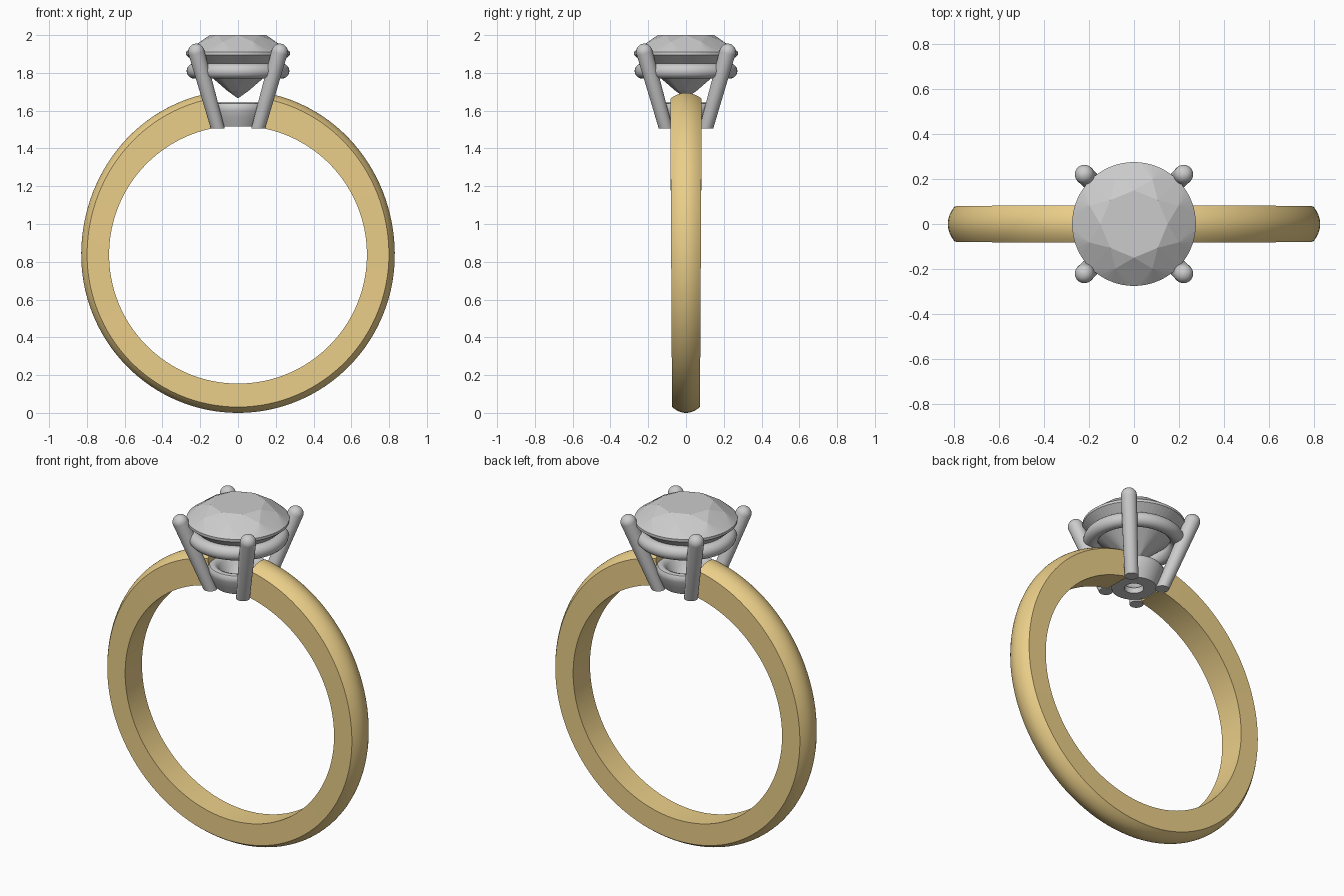
import bpy, bmesh
from math import sin, cos, pi, acos
from mathutils import Vector

if "Cube" in bpy.data.objects:
    bpy.data.objects.remove(bpy.data.objects["Cube"])


def finish(name, bm, smooth=35, mat=None):
    bmesh.ops.recalc_face_normals(bm, faces=bm.faces)
    me = bpy.data.meshes.new(name)
    bm.to_mesh(me)
    bm.free()
    ob = bpy.data.objects.new(name, me)
    bpy.context.collection.objects.link(ob)
    if mat:
        me.materials.append(mat)
    if smooth:
        bpy.ops.object.select_all(action='DESELECT')
        ob.select_set(True)
        bpy.context.view_layer.objects.active = ob
        bpy.ops.object.shade_smooth_by_angle(angle=smooth * pi / 180)
    return ob


def skin(rings, caps=True, loop=False):
    """Bridge a list of closed point rings into a surface."""
    bm = bmesh.new()
    vs = [[bm.verts.new(p) for p in r] for r in rings]
    n = len(vs[0])
    pairs = list(zip(vs, vs[1:])) + ([(vs[-1], vs[0])] if loop else [])
    for a, b in pairs:
        for i in range(n):
            j = (i + 1) % n
            bm.faces.new((a[i], a[j], b[j], b[i]))
    if caps and not loop:
        bm.faces.new(vs[0])
        bm.faces.new(vs[-1])
    return bm


def circle(r, z, n, off=0.0):
    return [Vector((r * cos(2 * pi * (i + off) / n), r * sin(2 * pi * (i + off) / n), z))
            for i in range(n)]


gold = bpy.data.materials.new("gold")
gold.diffuse_color = (0.83, 0.62, 0.25, 1)
gold.use_nodes = True
gold.node_tree.nodes["Principled BSDF"].inputs["Base Color"].default_value = gold.diffuse_color

# Band: domed section swept around the finger, open where the head sits
CZ, RI = 0.8375, 0.6825
start = acos(0.13 / 0.78)
rings = []
N = 120
for k in range(N + 1):
    a = start - (2 * pi - (pi - 2 * start)) * k / N
    s = sin(a)
    ro = 0.83 + (0.04 if s > 0 else 0.0075) * s * s
    w = 0.0785 + 0.0045 * s
    sec = [(-w, RI), (w, RI)]
    for i in range(13):
        t = 1 - i / 6
        sec.append((w * t, ro - 0.031 * t * t))
    rings.append([(r * cos(a), y, CZ + r * sin(a)) for y, r in sec])
finish("band", skin(rings), 30, gold)

# Prongs: leaning rods, cut flat below and domed on top
for sx in (-1, 1):
    for sy in (-1, 1):
        lo = Vector((0.107 * sx, 0.107 * sy, 1.505))
        hi = Vector((0.221 * sx, 0.221 * sy, 1.912))
        ax = (hi - lo).normalized()
        u = ax.cross(Vector((0, 0, 1))).normalized()
        v = ax.cross(u)
        rings = [[p + lo for p in circle(0.037, 0, 24)]]
        # align the bottom ring's start with the tilted frame
        rings[0] = [lo + 0.037 * (u * cos(2 * pi * i / 24)
                    + Vector((v.x, v.y, 0)).normalized() * sin(2 * pi * i / 24))
                    for i in range(24)]
        for i in range(8):
            t = pi / 2 * i / 8
            r = 0.043 * cos(t)
            c = hi + ax * 0.043 * sin(t)
            rings.append([c + r * (u * cos(2 * pi * j / 24) + v * sin(2 * pi * j / 24))
                          for j in range(24)])
        side = ("front" if sy < 0 else "back") + ("_left" if sx < 0 else "_right")
        finish("prong_" + side, skin(rings), 40)

# Gallery rail under the stone
rail = [circle(0.232 + 0.04 * cos(2 * pi * i / 20), 1.81 + 0.04 * sin(2 * pi * i / 20), 64)
        for i in range(20)]
finish("gallery_rail", skin(rail, loop=True), 40)

# Collar joining the prongs, flared with a small drilled hole
prof = [(0.052, 1.517), (0.122, 1.517), (0.142, 1.56), (0.158, 1.60), (0.161, 1.622),
        (0.152, 1.637), (0.135, 1.642), (0.118, 1.636), (0.105, 1.62), (0.09, 1.59),
        (0.065, 1.56), (0.052, 1.55)]
finish("collar", skin([circle(r, z, 48) for r, z in prof], loop=True), 40)

# Stone: brilliant cut as the hull of its facet corners
bm = bmesh.new()
pts = (circle(0.15, 2.0, 8) + circle(0.215, 1.964, 8, 0.5)
       + circle(0.276, 1.911, 64) + circle(0.276, 1.896, 64)
       + circle(0.06, 1.708, 8) + [Vector((0, 0, 1.665))])
for p in pts:
    bm.verts.new(p)
bmesh.ops.convex_hull(bm, input=bm.verts)
bmesh.ops.dissolve_limit(bm, angle_limit=0.01, verts=bm.verts, edges=bm.edges)
finish("stone", bm, 0)
